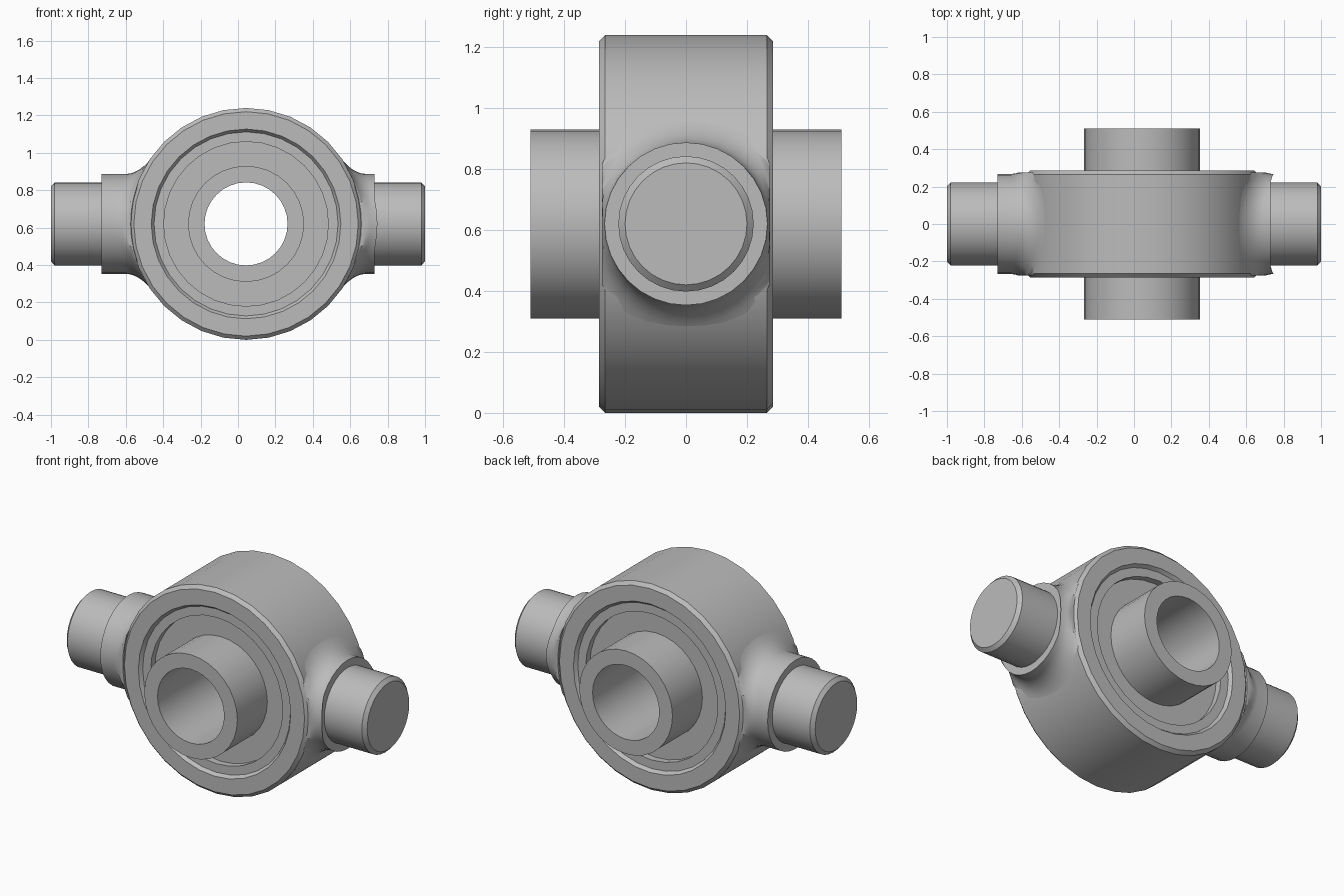
import bpy, bmesh, math
from mathutils import Vector

if "Cube" in bpy.data.objects:
    bpy.data.objects.remove(bpy.data.objects["Cube"])

CX, CZ = 0.043, 0.62       # bearing axis
R_OUT, HALF = 0.62, 0.285  # housing radius and half width

steel = bpy.data.materials.new("brushed grey")
GREY = (0.5, 0.5, 0.5, 1)
steel.use_nodes = True
steel.diffuse_color = GREY
steel.node_tree.nodes["Principled BSDF"].inputs["Base Color"].default_value = GREY


def loft(name, rings, closed, angle):
    """Skin a list of equal-sized point rings; closed joins last to first."""
    bm = bmesh.new()
    rows = [[bm.verts.new(p) for p in ring] for ring in rings]
    n = len(rows[0])
    pairs = list(zip(rows, rows[1:]))
    if closed:
        pairs.append((rows[-1], rows[0]))
    else:
        bm.faces.new(rows[0])
        bm.faces.new(rows[-1])
    for a, b in pairs:
        for i in range(n):
            j = (i + 1) % n
            bm.faces.new((a[i], a[j], b[j], b[i]))
    bmesh.ops.recalc_face_normals(bm, faces=bm.faces)
    mesh = bpy.data.meshes.new(name)
    bm.to_mesh(mesh)
    bm.free()
    mesh.materials.append(steel)
    obj = bpy.data.objects.new(name, mesh)
    bpy.context.collection.objects.link(obj)
    bpy.ops.object.select_all(action='DESELECT')
    obj.select_set(True)
    bpy.context.view_layer.objects.active = obj
    bpy.ops.object.shade_smooth_by_angle(angle=math.radians(angle))
    return obj


def turned_ring(name, half_profile, n=32):
    """Turn a (radius, y) half profile, mirrored front to back, about the y axis."""
    profile = half_profile + [(r, -y) for r, y in reversed(half_profile)]
    angles = [2 * math.pi * i / n for i in range(n)]
    rings = [[Vector((CX + r * math.cos(t), y, CZ + r * math.sin(t))) for t in angles]
             for r, y in profile]
    return loft(name, rings, True, 30)


# Housing and bearing
turned_ring("housing", [(0.49, -0.262), (0.507, -HALF), (0.6, -HALF), (R_OUT, -0.265)])
turned_ring("outer_race", [(0.44, -0.265), (0.492, -0.265)])
turned_ring("bearing_seal", [(0.3, -0.225), (0.447, -0.225)])
turned_ring("inner_sleeve", [(0.222, -0.51), (0.31, -0.51)])


def trunnion(name, side, n=32):
    """Stepped pin with a filleted collar that follows the housing curve."""
    angles = [2 * math.pi * i / n for i in range(n)]
    collar, fillet = 0.267, 0.085

    def circle(x, r):
        return [Vector((side * x, r * math.cos(t), CZ + r * math.sin(t))) for t in angles]

    rings = [circle(1.0, 0.2), circle(0.98, 0.222), circle(0.73, 0.222), circle(0.73, collar)]
    steps = 6
    for k in range(steps + 1):
        a = math.pi / 2 * k / steps
        r = collar + fillet * (1 - math.cos(a))
        lift = fillet * (1 - math.sin(a)) - 0.003
        ring = []
        for t in angles:
            y = max(-0.276, min(0.276, r * math.cos(t)))
            z = r * math.sin(t)
            x = CX + side * (math.sqrt(R_OUT ** 2 - z ** 2) + lift)
            ring.append(Vector((x, y, CZ + z)))
        rings.append(ring)
    # Hidden end buried in the housing wall
    rings.append(circle(0.55 + side * CX, 0.1))
    return loft(name, rings, False, 35)


trunnion("left_trunnion", 1)
trunnion("right_trunnion", -1)
